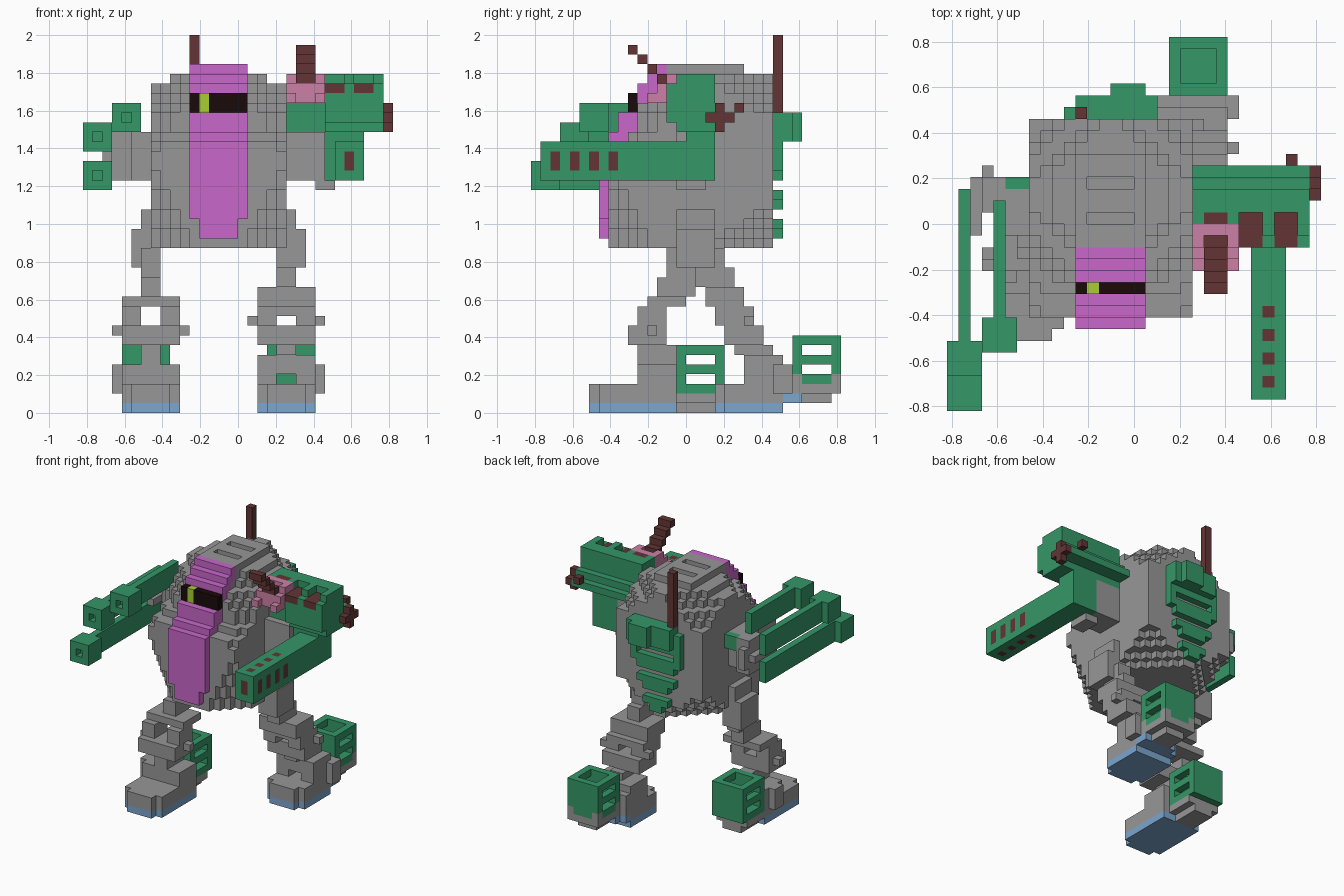
import bpy
import bmesh

UNIT = 2 / 39  # edge of one building cube

default = bpy.data.objects.get("Cube")
if default:
    bpy.data.objects.remove(default, do_unlink=True)

PALETTE = {
    "grey": (0.31, 0.31, 0.31),
    "green": (0.036, 0.31, 0.14),
    "purple": (0.58, 0.135, 0.59),
    "rose": (0.6, 0.22, 0.38),
    "brown": (0.125, 0.036, 0.036),
    "sole_blue": (0.2, 0.38, 0.62),
    "visor_black": (0.01, 0.003, 0.003),
    "eye_lime": (0.4, 0.62, 0.03),
}
NAMES = list(PALETTE)
MATERIALS = []
for name, rgb in PALETTE.items():
    material = bpy.data.materials.new(name)
    material.use_nodes = True
    material.diffuse_color = (*rgb, 1)
    shader = material.node_tree.nodes["Principled BSDF"]
    shader.inputs["Base Color"].default_value = (*rgb, 1)
    shader.inputs["Roughness"].default_value = 0.8
    MATERIALS.append(material)

# Two axes spanning a face, in counter-clockwise order, for each axis
SPAN = {0: (1, 2), 1: (2, 0), 2: (0, 1)}


class Part:
    """A part made of cubes; ranges are in whole cube units."""

    def __init__(self, name):
        self.name, self.cells = name, {}

    def fill(self, color, xs, ys, zs):
        for x in range(*xs):
            for y in range(*ys):
                for z in range(*zs):
                    self.cells[x, y, z] = color

    def carve(self, xs, ys, zs):
        for x in range(*xs):
            for y in range(*ys):
                for z in range(*zs):
                    self.cells.pop((x, y, z), None)

    def build(self):
        bm = bmesh.new()
        corners = {}

        def corner(point):
            if point not in corners:
                corners[point] = bm.verts.new([v * UNIT for v in point])
            return corners[point]

        for cell, color in self.cells.items():
            for axis, (u, v) in SPAN.items():
                for side in (0, 1):
                    beside = list(cell)
                    beside[axis] += 2 * side - 1
                    if tuple(beside) in self.cells:
                        continue
                    loop = []
                    for a, b in ((0, 0), (1, 0), (1, 1), (0, 1)):
                        point = list(cell)
                        point[axis] += side
                        point[u] += a
                        point[v] += b
                        loop.append(corner(tuple(point)))
                    face = bm.faces.new(loop if side else loop[::-1])
                    face.material_index = NAMES.index(color)
        mesh = bpy.data.meshes.new(self.name)
        bm.to_mesh(mesh)
        bm.free()
        for material in MATERIALS:
            mesh.materials.append(material)
        bpy.context.collection.objects.link(bpy.data.objects.new(self.name, mesh))


# Front line of the face panel: straight below, stepping back above
def panel_front(z):
    return -9 + max(0, z - 27) - (z > 29) - (z > 31)


# Hull: a block with stepped corners, tall at the front and short at the back
hull = Part("hull")
for z in range(17, 35):
    front = panel_front(z) + (1 if z < 28 or z == 31 else 2)
    dz = min(z - 17, 34 - z)
    for x in range(-9, 5):
        dx = min(x + 9, 4 - x)
        for y in range(front, 9):
            front_ok = 2 * (dx + y - front) + dz >= 8
            back_ok = 2 * (dx + 8 - y) + 3 * dz >= 12
            if front_ok and back_ok and (z < 34 or dx >= 2):
                hull.cells[x, y, z] = "grey"
hull.fill("grey", (-5, 1), (-2, 6), (35, 36))
for y in (0, 3):
    hull.carve((-4, 0), (y, y + 1), (35, 36))
hull.build()

# Face panel with visor and eye
panel = Part("face_panel")
for z in range(18, 36):
    inset = 1 if z < 20 else 0
    depth = 1 if z == 35 else 3
    y = panel_front(z)
    wide = (-5 + inset, 1 - inset)
    panel.fill("purple", wide, (y, y + depth), (z, z + 1))
    if z in (31, 32):
        panel.fill("visor_black", wide, (y, y + 1), (z, z + 1))
        panel.fill("eye_lime", (-4, -3), (y, y + 1), (z, z + 1))
panel.build()

# Back vents, narrowing downwards, and the aerial
vents = Part("back_vents")
vents.fill("green", (-5, 2), (9, 11), (28, 31))
vents.fill("green", (-2, 1), (9, 12), (28, 31))
vents.fill("green", (-6, 2), (9, 10), (26, 30))
vents.carve((-5, 1), (9, 10), (26, 27))
for half, low in ((4, 25), (3, 24), (3, 22), (2, 21), (2, 19), (1, 18)):
    vents.fill("green", (-2 - half, -2 + half), (9, 10), (low, low + 1))
vents.build()
aerial = Part("aerial")
aerial.fill("brown", (-5, -4), (9, 10), (31, 39))
aerial.build()


# Foot with sole, open tank on the heel and ankle tab
def foot(name, center, toe, sole_end, heel, lift, outside):
    part = Part(name)
    wide = (center - 3, center + 3)
    part.fill("grey", wide, (toe, sole_end), (0, 3))
    part.fill("grey", wide, (sole_end - 4, sole_end), (3, 5))
    part.fill("sole_blue", wide, (toe, sole_end), (0, 1))
    for x in (center - 3, center + 2):
        part.carve((x, x + 1), (toe, toe + 1), (0, 3))
    tab = center + 3 if outside > 0 else center - 4
    part.fill("grey", (tab, tab + 1), (toe + 6, toe + 8), (2, 5))
    if lift:
        part.fill("sole_blue", wide, (sole_end, heel), (1, 2))
        part.fill("grey", wide, (sole_end, heel), (2, 5))
        part.carve((center - 1, center + 1), (toe, heel), (3, 4))
    part.build()

    tank = Part(name + "_tank")
    left = center - 2 if outside > 0 else center - 3
    box, inner = (left, left + 5), (left + 1, left + 4)
    low = lift + 2
    tank.fill("grey", inner, (heel, heel + 4), (lift, low))
    tank.fill("grey", box, (heel, heel + 4 + lift), (low - 1, low))
    tank.fill("green", box, (heel, heel + 5), (low, low + 5))
    tank.carve(inner, (heel + 1, heel + 4), (low + 1, low + 5))
    for z in (low + 1, low + 3):
        tank.carve(box, (heel + 1, heel + 4), (z, z + 1))
    if lift:
        tank.fill("sole_blue", box, (heel, heel + 1), (lift, lift + 1))
        for x in (left, left + 4):
            for y in (heel, heel + 4):
                tank.fill("grey", (x, x + 1), (y, y + 1), (low, low + 1))
    tank.build()


foot("front_foot", -9, -10, -1, -1, 0, -1)
foot("rear_foot", 5, 3, 10, 11, 1, 1)


# Leg: layers of (half width, y range, z range), with a slot at the knee
def leg(name, center, layers, slot, outside):
    part = Part(name)
    for half, ys, zs in layers:
        part.fill("grey", (center - half, center + half), ys, zs)
    part.carve((center - 1, center + 1), (-9, 12), slot)
    hip = (center - 1, center + 2) if outside > 0 else (center - 2, center + 1)
    part.fill("grey", hip, (-1, 3), (15, 19))
    part.fill("grey", (center - 1, center + 1), (-1, 3), (17, 21))
    part.build()


leg("front_leg", -9, [
    (1, (-5, -1), (5, 7)), (3, (-6, -2), (7, 9)), (4, (-4, -3), (8, 9)),
    (3, (-5, -2), (9, 11)), (3, (-4, 0), (11, 12)),
    (1, (-3, 1), (12, 14)), (1, (-2, 2), (14, 17))], (9, 11), -1)
leg("rear_leg", 5, [
    (3, (6, 10), (5, 6)), (1, (5, 9), (6, 7)), (3, (4, 8), (7, 9)),
    (4, (6, 7), (9, 10)), (3, (3, 7), (9, 11)), (3, (2, 6), (11, 13)),
    (1, (1, 5), (13, 15)), (1, (0, 4), (15, 17))], (9, 10), 1)

# Gun arm: shoulder, hooked elbow and three slim barrels with square muzzles
arm = Part("gun_arm")
arm.fill("grey", (-11, -9), (-1, 3), (24, 29))
arm.fill("green", (-11, -9), (3, 4), (27, 29))
arm.fill("grey", (-13, -11), (1, 4), (24, 29))
arm.fill("grey", (-13, -12), (4, 5), (25, 28))
arm.fill("grey", (-14, -13), (-1, 4), (26, 27))
arm.build()


def barrel(name, left, low, front, back):
    part = Part(name)
    part.fill("green", (left, left + 3), (front, front + 3), (low, low + 3))
    part.carve((left + 1, left + 2), (front, front + 1), (low + 1, low + 2))
    part.fill("green", (left + 1, left + 2), (front + 3, back), (low, low + 3))
    part.build()


barrel("upper_barrel", -13, 29, -11, 2)
barrel("middle_barrel", -16, 27, -13, 3)
barrel("lower_barrel", -16, 23, -16, 3)

# Launcher arm: shoulder and long pod with dark ports
shoulder = Part("launcher_shoulder")
shoulder.fill("grey", (5, 9), (-1, 3), (24, 29))
shoulder.fill("grey", (8, 10), (-1, 2), (23, 24))
shoulder.build()
pod = Part("launcher_pod")
pod.fill("green", (10, 13), (-15, 3), (24, 28))
pod.fill("green", (9, 13), (0, 3), (24, 29))
pod.fill("brown", (11, 12), (-15, -14), (25, 27))
for y in range(-14, -7, 2):
    pod.fill("brown", (10, 13), (y, y + 1), (25, 27))
    pod.fill("brown", (11, 12), (y, y + 1), (24, 28))
pod.build()

# Shoulder cannon with a cross-shaped end
cannon = Part("shoulder_cannon")
cannon.fill("green", (5, 15), (0, 3), (29, 35))
cannon.fill("green", (5, 15), (3, 4), (30, 32))
cannon.fill("green", (5, 15), (4, 5), (30, 31))
cannon.fill("green", (9, 15), (-1, 0), (29, 34))
cannon.fill("green", (9, 15), (-2, -1), (30, 34))
for x in (11, 14):
    cannon.fill("green", (x, x + 1), (-1, 1), (34, 35))
for x in (9, 12):
    cannon.carve((x, x + 2), (0, 1), (34, 35))
    cannon.fill("brown", (x, x + 2), (-2, 1), (33, 34))
cannon.fill("brown", (6, 8), (0, 1), (34, 35))
cannon.fill("brown", (15, 16), (2, 5), (30, 31))
cannon.fill("brown", (15, 16), (3, 4), (29, 32))
cannon.fill("brown", (13, 14), (5, 6), (31, 32))
cannon.build()

# Small stepped gun on its mount
mount = Part("small_gun_mount")
mount.fill("rose", (5, 9), (-3, 0), (33, 34))
mount.fill("rose", (6, 8), (-3, 0), (32, 34))
mount.fill("rose", (6, 8), (-1, 0), (34, 35))
for x in (5, 8):
    mount.fill("rose", (x, x + 1), (-4, -2), (32, 33))
    mount.fill("rose", (x, x + 1), (-2, 0), (32, 35))
for step in range(5):
    mount.fill("brown", (6, 8), (-2 - step, -1 - step), (33 + step, 34 + step))
mount.build()
